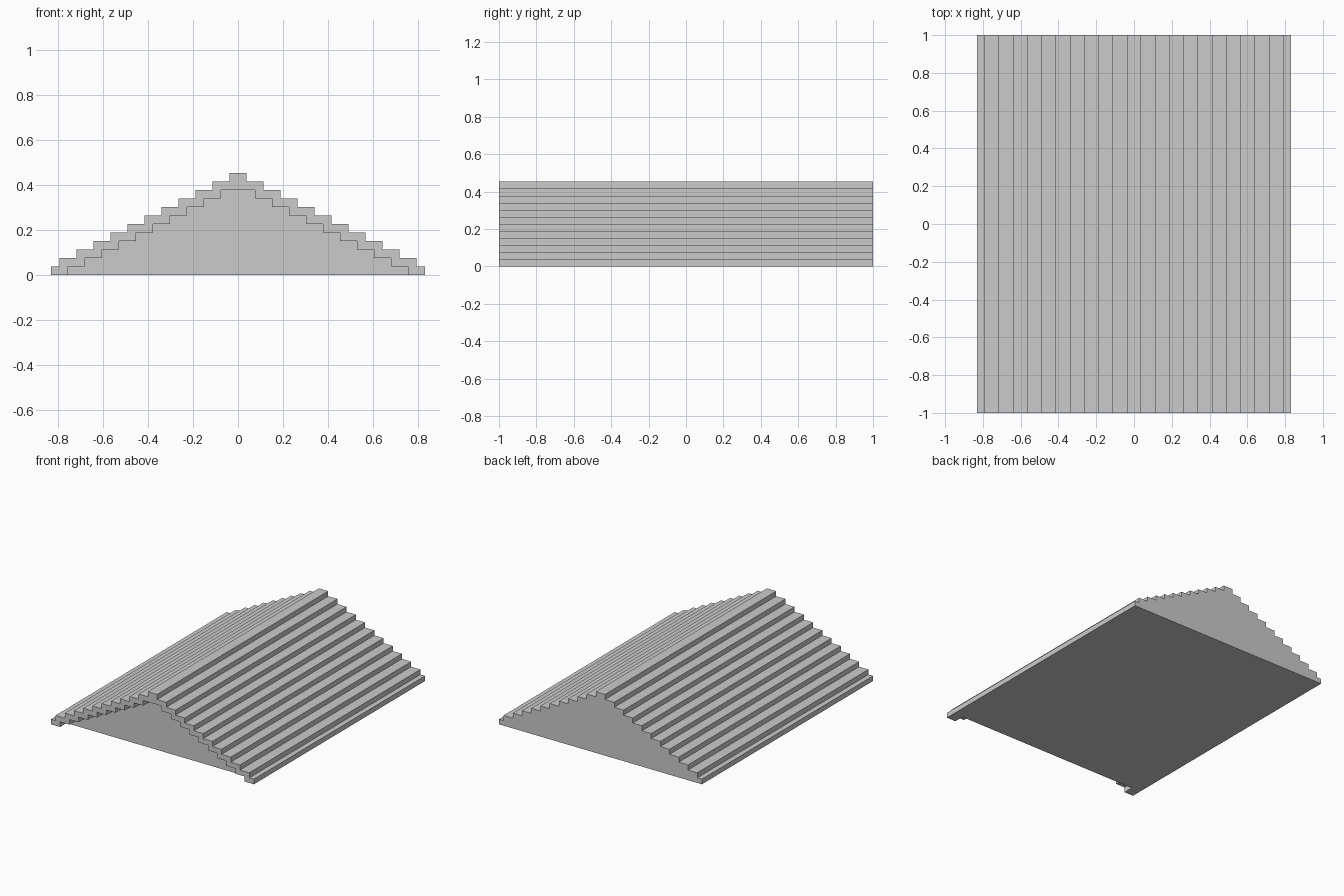
import bpy
import bmesh

if "Cube" in bpy.data.objects:
    bpy.data.objects.remove(bpy.data.objects["Cube"])

U = 2 / 53            # one step height
FRONT, BACK = -1.0, 1.0
RECESS = FRONT + 2 * U


def stepped(widths):
    """Stepped arch outline from right foot over the top to left foot."""
    right = []
    for i, w in enumerate(widths):
        right += [(w * U, i * U), (w * U, (i + 1) * U)]
    return right + [(-x, z) for x, z in reversed(right)]


def ring(bm, outline, y):
    return [bm.verts.new((x, y, z)) for x, z in outline]


def walls(bm, a, b):
    for i in range(len(a) - 1):
        bm.faces.new((a[i], a[i + 1], b[i + 1], b[i]))


outer = stepped([22] + list(range(21, 0, -2)))
inner = stepped(range(20, 0, -2))

bm = bmesh.new()
outer_front = ring(bm, outer, FRONT)
outer_back = ring(bm, outer, BACK)
inner_front = ring(bm, inner, FRONT)
inner_recess = ring(bm, inner, RECESS)

# stepped roof slopes and the underside of the front overhang
walls(bm, outer_front, outer_back)
walls(bm, inner_front, inner_recess)

# front rim, recessed front gable, flush back gable
bm.faces.new(outer_front + inner_front[::-1])
bm.faces.new(inner_recess)
bm.faces.new(outer_back)

# flat bottom, notched at the front recess
bm.faces.new((outer_front[0], outer_back[0], outer_back[-1], outer_front[-1],
              inner_front[-1], inner_recess[-1], inner_recess[0], inner_front[0]))

bmesh.ops.recalc_face_normals(bm, faces=bm.faces)
mesh = bpy.data.meshes.new("stepped_roof")
bm.to_mesh(mesh)
bm.free()
bpy.context.collection.objects.link(bpy.data.objects.new("stepped_roof", mesh))
